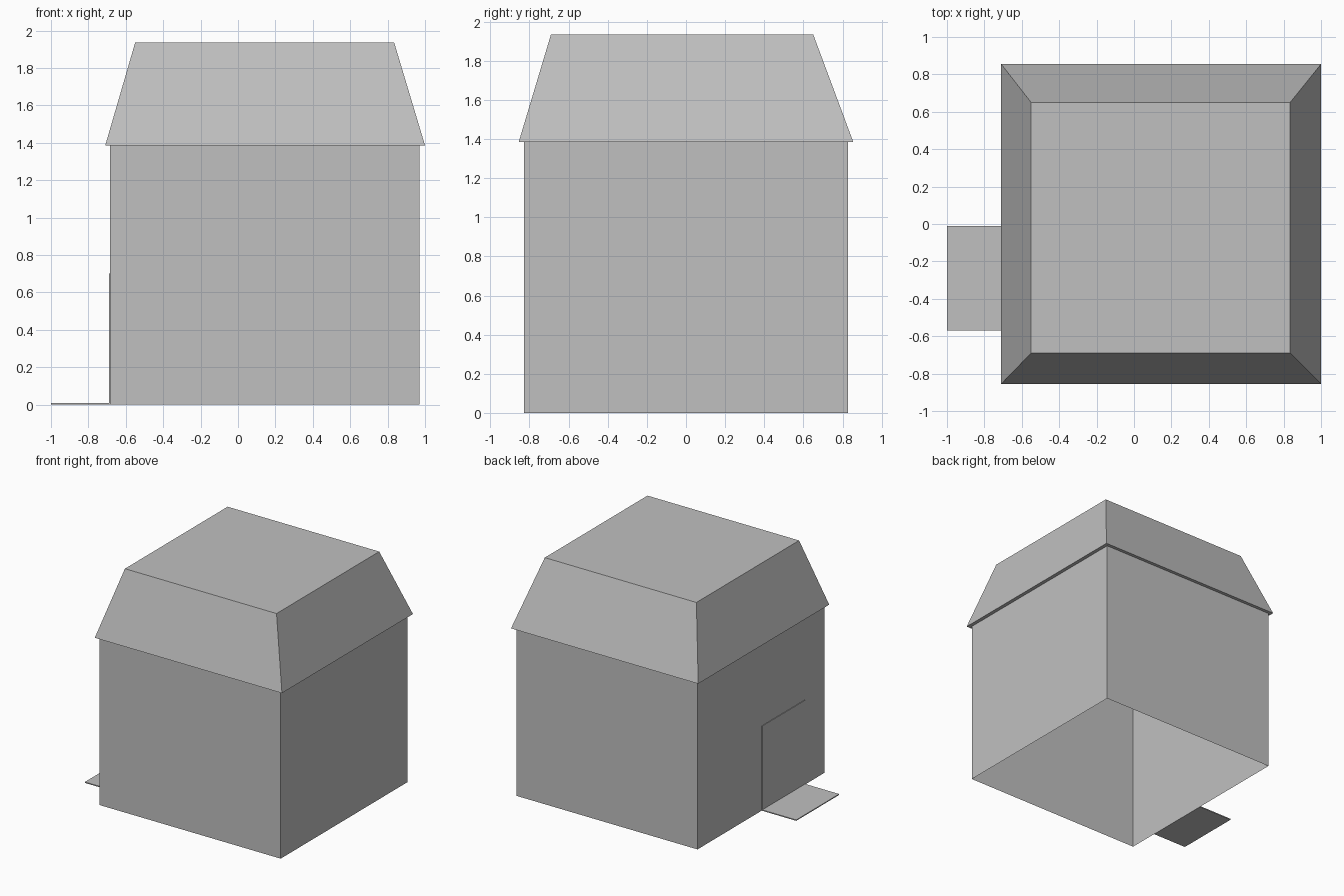
import bpy
import bmesh

cube = bpy.data.objects.get("Cube")
if cube:
    bpy.data.objects.remove(cube, do_unlink=True)

# One plain grey for every part
grey = bpy.data.materials.new("plain_grey")
grey.use_nodes = True
colour = (0.53, 0.53, 0.53, 1)
grey.diffuse_color = colour
grey.node_tree.nodes["Principled BSDF"].inputs["Base Color"].default_value = colour


def frustum(name, base, top, z0, z1, floor=True, ceiling=True):
    """Block between two rectangles, each given as (x0, x1, y0, y1)."""
    bm = bmesh.new()
    rings = []
    for (x0, x1, y0, y1), z in ((base, z0), (top, z1)):
        corners = ((x0, y0), (x1, y0), (x1, y1), (x0, y1))
        rings.append([bm.verts.new((x, y, z)) for x, y in corners])
    low, high = rings
    for i in range(4):
        j = (i + 1) % 4
        bm.faces.new((low[i], low[j], high[j], high[i]))
    if floor:
        bm.faces.new(low[::-1])
    if ceiling:
        bm.faces.new(high)
    mesh = bpy.data.meshes.new(name)
    bm.to_mesh(mesh)
    bm.free()
    mesh.materials.append(grey)
    obj = bpy.data.objects.new(name, mesh)
    bpy.context.collection.objects.link(obj)
    return obj


EAVES = 1.385
WALL_X = -0.685
DOOR_Y = (-0.57, -0.01)

# Walls: a hollow shell, open underneath and closed by the roof
plan = (WALL_X, 0.97, -0.828, 0.828)
frustum("walls", plan, plan, 0, EAVES, floor=False, ceiling=False)

# Roof: tapered block overhanging the walls, with a flat top
frustum("roof", (-0.71, 1.0, -0.855, 0.855), (-0.55, 0.835, -0.69, 0.65),
        EAVES, 1.935)

# Door: thin plate on the right wall
door = (WALL_X - 0.005, WALL_X, *DOOR_Y)
frustum("door", door, door, 0, 0.7)

# Doorstep: thin slab on the ground in front of the door
step = (-1.0, WALL_X, *DOOR_Y)
frustum("doorstep", step, step, 0, 0.008)
